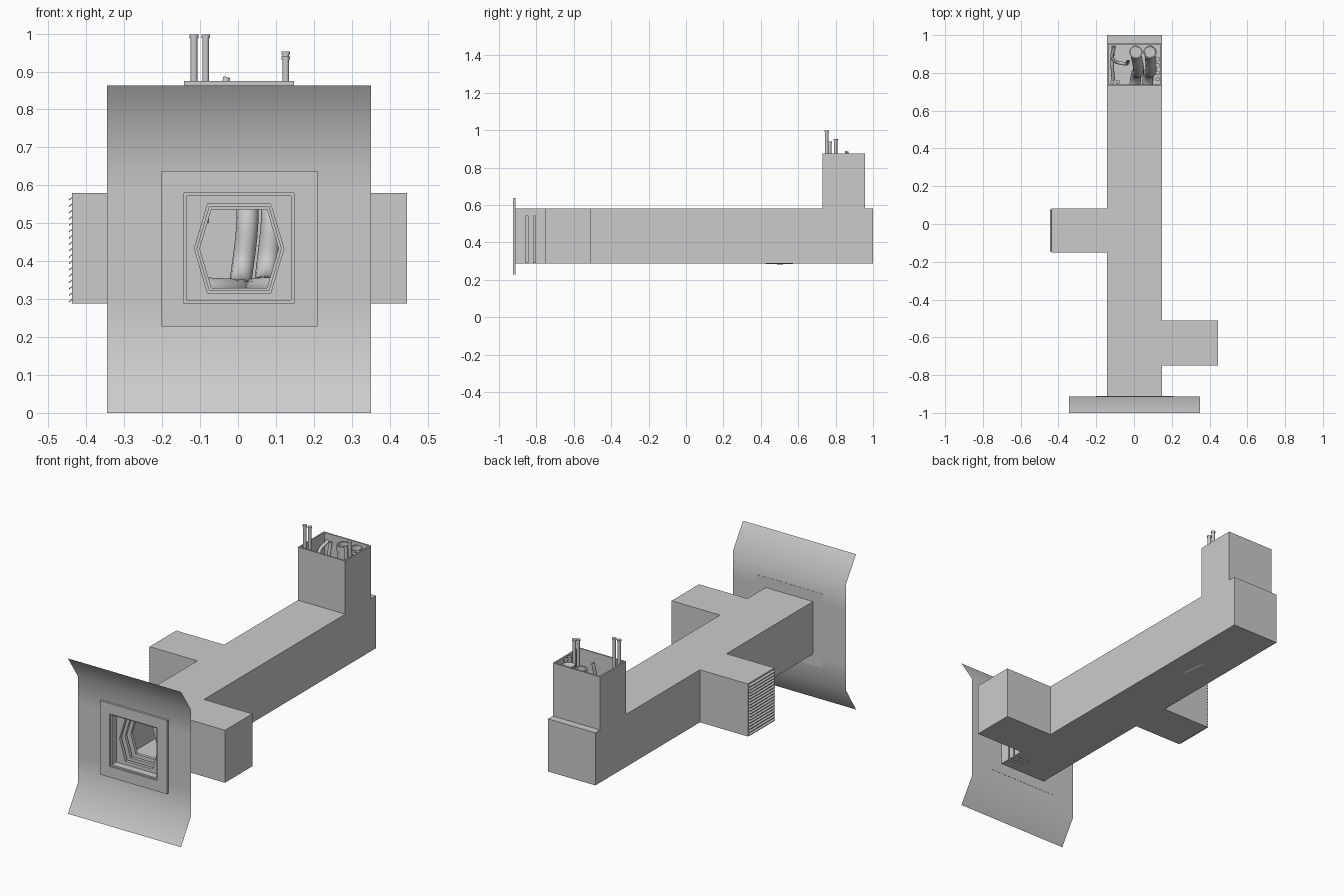
import bpy, bmesh, math
from mathutils import Vector

if "Cube" in bpy.data.objects:
    bpy.data.objects.remove(bpy.data.objects["Cube"])


def mesh_object(name, bm):
    me = bpy.data.meshes.new(name)
    bm.to_mesh(me)
    bm.free()
    ob = bpy.data.objects.new(name, me)
    bpy.context.collection.objects.link(ob)
    return ob


def box(name, x, y, z):
    bm = bmesh.new()
    bmesh.ops.create_cube(bm, size=1)
    for v in bm.verts:
        v.co = [lo + (c + 0.5) * (hi - lo) for c, (lo, hi) in zip(v.co, (x, y, z))]
    return mesh_object(name, bm)


def boolean(target, other, op):
    m = target.modifiers.new("cut", 'BOOLEAN')
    m.operation, m.solver, m.object = op, 'EXACT', other
    bpy.context.view_layer.objects.active = target
    bpy.ops.object.modifier_apply(modifier=m.name)
    bpy.data.objects.remove(other)


def smooth(ob):
    bpy.ops.object.select_all(action='DESELECT')
    ob.select_set(True)
    bpy.context.view_layer.objects.active = ob
    bpy.ops.object.shade_smooth_by_angle(angle=math.radians(40))


def tube(name, pts, radius):
    cu = bpy.data.curves.new(name, 'CURVE')
    cu.dimensions = '3D'
    cu.bevel_depth, cu.bevel_resolution, cu.resolution_u = radius, 4, 8
    sp = cu.splines.new('BEZIER')
    sp.bezier_points.add(len(pts) - 1)
    for bp, p in zip(sp.bezier_points, pts):
        bp.co = p
        bp.handle_left_type = bp.handle_right_type = 'AUTO'
    ob = bpy.data.objects.new(name, cu)
    bpy.context.collection.objects.link(ob)
    return ob


def cylinder(name, x, y, z0, z1, r, seg=16):
    bm = bmesh.new()
    bmesh.ops.create_cone(bm, cap_ends=True, segments=seg, radius1=r, radius2=r, depth=z1 - z0)
    bmesh.ops.translate(bm, verts=bm.verts, vec=(x, y, (z0 + z1) / 2))
    ob = mesh_object(name, bm)
    smooth(ob)
    return ob


X0, X1, Z0, Z1 = -0.143, 0.148, 0.288, 0.58
T = 0.008

# Duct shell: main run, two side branches and the upright chute
duct = box("duct_shell", (X0, X1), (-0.915, 1.0), (Z0, Z1))
boolean(duct, box("right_branch", (0.0, 0.445), (-0.75, -0.51), (Z0, Z1)), 'UNION')
boolean(duct, box("left_branch", (-0.437, 0.0), (-0.152, 0.082), (Z0, Z1)), 'UNION')
boolean(duct, box("chute", (X0, X1), (0.73, 0.958), (0.45, 0.875)), 'UNION')

# Hollow interior, open at the front, the chute top and the louvred branch
hollow = box("hollow", (X0 + T, X1 - T), (-1.0, 1.0 - T), (Z0 + T, Z1 - T))
boolean(hollow, box("h1", (0.0, 0.445 - T), (-0.75 + T, -0.51 - T), (Z0 + T, Z1 - T)), 'UNION')
boolean(hollow, box("h2", (-0.6, 0.0), (-0.152 + T, 0.082 - T), (Z0 + T, Z1 - T)), 'UNION')
boolean(hollow, box("h3", (X0 + T, X1 - T), (0.73 + T, 0.958 - T), (0.45, 1.1)), 'UNION')
boolean(duct, hollow, 'DIFFERENCE')

# Narrow slots in the wall between the front bulkheads
for y in (-0.85, -0.81):
    boolean(duct, box("slot", (0.05, 0.3), (y - 0.005, y + 0.005), (0.2, 0.54)), 'DIFFERENCE')

# Wall panel: sheet with bent top and bottom flaps and a square hole
bm = bmesh.new()
xs = (-0.345, X0, X1, 0.35)
profile = ((-1, 0), (-0.912, 0.14), (-0.912, Z0), (-0.912, Z1), (-0.912, 0.73), (-1, 0.863))
rows = [[bm.verts.new((x, y, z)) for x in xs] for y, z in profile]
for i in range(5):
    for j in range(3):
        if (i, j) != (2, 1):
            bm.faces.new((rows[i][j], rows[i][j + 1], rows[i + 1][j + 1], rows[i + 1][j]))
smooth(mesh_object("wall_panel", bm))

# Square trim frame around the opening
frame = box("opening_frame", (-0.202, 0.21), (-0.924, -0.911), (0.228, 0.638))
boolean(frame, box("hole", (X0, X1), (-1, -0.8), (Z0, Z1)), 'DIFFERENCE')


# Bulkhead plates with hexagonal openings
def hex_plate(y, s):
    plate = box("hexagon_bulkhead", (X0 + 0.004, X1 - 0.004), (y, y + 0.018), (Z0 + 0.004, Z1 - 0.004))
    bm = bmesh.new()
    outline = ((-0.118, 0), (-0.083, -0.118), (0.083, -0.118), (0.118, 0), (0.083, 0.118), (-0.083, 0.118))
    f = bm.faces.new([bm.verts.new((0.003 + a * s, y - 0.1, 0.433 + b * s)) for a, b in outline])
    ext = bmesh.ops.extrude_face_region(bm, geom=[f])
    bmesh.ops.translate(bm, verts=[v for v in ext["geom"] if isinstance(v, bmesh.types.BMVert)], vec=(0, 0.25, 0))
    bmesh.ops.recalc_face_normals(bm, faces=bm.faces)
    boolean(plate, mesh_object("hex_cut", bm), 'DIFFERENCE')


for y, s in ((-0.875, 1.0), (-0.838, 0.94), (-0.798, 0.88)):
    hex_plate(y, s)

# Louvre slats closing the left branch
n = 17
for i in range(n):
    z = Z0 + 0.012 + i * (Z1 - Z0 - 0.024) / (n - 1)
    bm = bmesh.new()
    bmesh.ops.create_cube(bm, size=1)
    for v in bm.verts:
        v.co = (-0.437 + v.co.x * 0.016, -0.035 + v.co.y * 0.222, z + v.co.z * 0.004 + v.co.x * 0.013)
    mesh_object("louvre_slat", bm)

# Large pipes: down the chute, along the floor, out to the branches
tube("left_pipe", [(0.01, 0.91, 0.86), (0.01, 0.9, 0.68), (0.025, 0.81, 0.52), (0.01, 0.78, 0.37),
                   (0.0, 0.62, 0.32), (0.02, 0.3, 0.32), (-0.02, 0.05, 0.325), (-0.16, -0.03, 0.33),
                   (-0.41, -0.035, 0.33)], 0.029)
tube("right_pipe", [(0.085, 0.91, 0.86), (0.085, 0.9, 0.68), (0.09, 0.81, 0.52), (0.075, 0.78, 0.37),
                    (0.07, 0.62, 0.33), (0.08, 0.3, 0.32), (0.06, -0.1, 0.325), (0.08, -0.5, 0.33),
                    (0.2, -0.63, 0.33), (0.42, -0.63, 0.33)], 0.029)
for x in (0.01, 0.085):
    collar = cylinder("pipe_collar", x, 0.91, 0.83, 0.862, 0.035, 24)
    boolean(collar, cylinder("bore", x, 0.91, 0.835, 0.9, 0.028, 24), 'DIFFERENCE')

# Thin upright rods with caps
for x, y, z in ((-0.116, 0.752, 0.997), (-0.085, 0.752, 0.997), (0.126, 0.768, 0.94), (0.126, 0.80, 0.953),
                (0.126, 0.84, 0.87), (0.126, 0.872, 0.87)):
    cylinder("thin_rod", x, y, 0.5, z, 0.009)
    cylinder("rod_cap", x, y, z - 0.008, z, 0.0115)

# Small cables along the chute's left side
tube("side_cable", [(-0.105, 0.94, 0.84), (-0.11, 0.87, 0.8), (-0.06, 0.85, 0.78), (-0.03, 0.86, 0.885)], 0.009)
tube("low_cable", [(-0.11, 0.94, 0.72), (-0.115, 0.85, 0.7), (-0.11, 0.76, 0.66)], 0.009)
